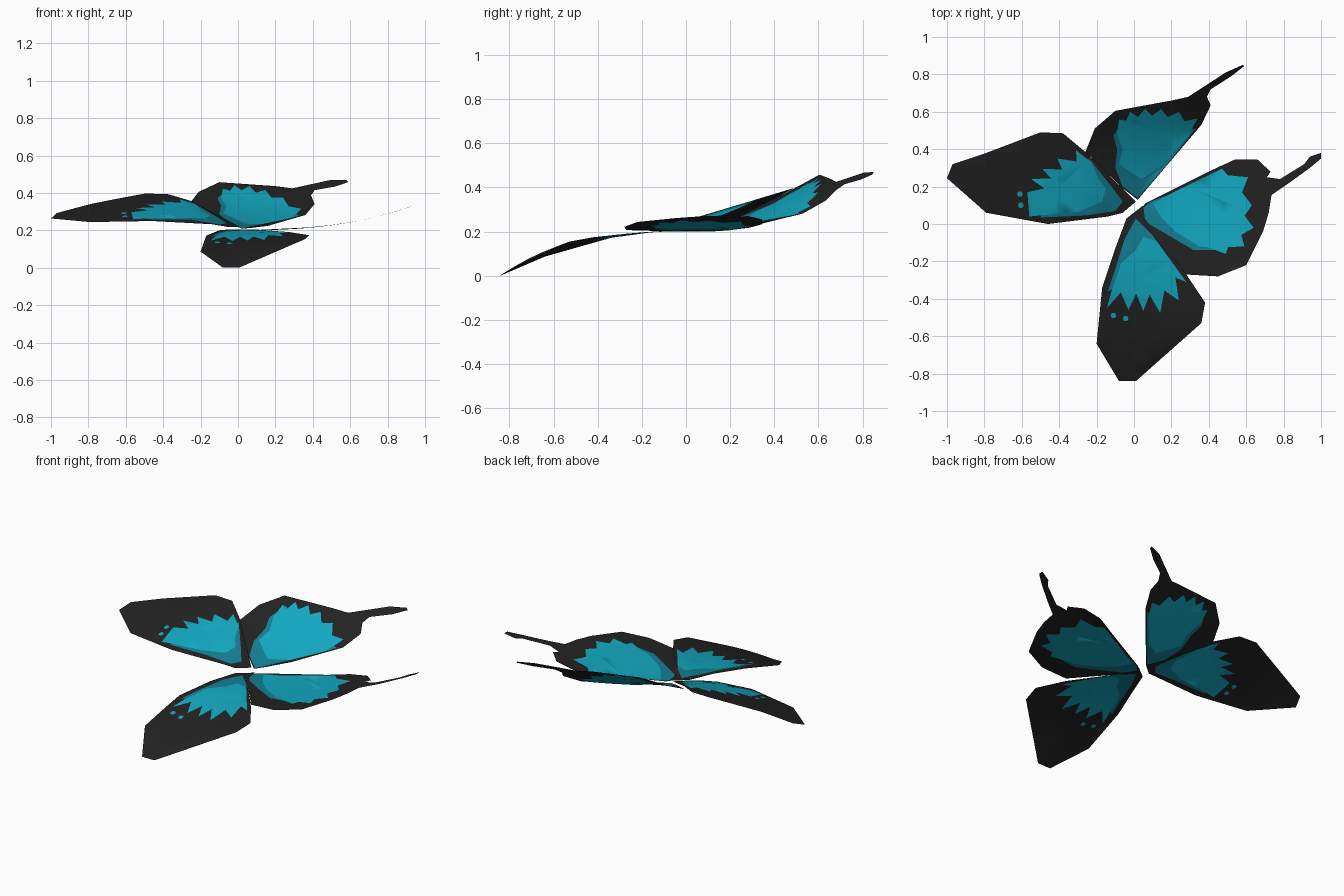
import bpy
import bmesh
import math
from mathutils import Vector, geometry

cube = bpy.data.objects.get("Cube")
if cube:
    bpy.data.objects.remove(cube, do_unlink=True)


def make_material(name, colour):
    mat = bpy.data.materials.new(name)
    mat.use_nodes = True
    mat.diffuse_color = (*colour, 1)
    shader = mat.node_tree.nodes["Principled BSDF"]
    shader.inputs["Base Color"].default_value = (*colour, 1)
    shader.inputs["Roughness"].default_value = 0.8
    return mat


MATERIALS = [
    make_material("black wing", (0.016, 0.016, 0.016)),
    make_material("dark teal", (0.006, 0.21, 0.29)),
    make_material("bright teal", (0.006, 0.39, 0.53)),
]
ROOT = Vector((0.02, 0.1))


def inside(point, polygon):
    """Even-odd test of a point against a polygon."""
    hit = False
    for a, b in zip(polygon, polygon[1:] + polygon[:1]):
        if (a[1] > point.y) != (b[1] > point.y):
            if point.x < a[0] + (point.y - a[1]) * (b[0] - a[0]) / (b[1] - a[1]):
                hit = not hit
    return hit


def toothed(tips, depth):
    """Run through the tips with a notch pulled toward the wing root between each pair."""
    path = [tips[0]]
    for a, b in zip(tips, tips[1:]):
        notch = (Vector(a) + Vector(b)) / 2
        path += [tuple(notch.lerp(ROOT, depth)), b]
    return path


def spot(x, y, radius=0.016):
    return [(x + radius * math.cos(i * math.tau / 6),
             y + radius * math.sin(i * math.tau / 6)) for i in range(6)]


def make_wing(name, outline, dark, bright, spots, height):
    """Cut the painted regions into a thin sheet, then lift it into its curve."""
    regions = [outline, dark, bright] + [spot(*s) for s in spots]
    points, edges = [], []
    for region in regions:
        start, n = len(points), len(region)
        points += [Vector(p) for p in region]
        edges += [(start + i, start + (i + 1) % n) for i in range(n)]
    # regular inner points let the sheet bend smoothly
    step = 0.06
    for i in range(-17, 18):
        for j in range(-15, 16):
            p = Vector((i * step, j * step))
            if inside(p, outline):
                points.append(p)
    verts, _, faces, *_ = geometry.delaunay_2d_cdt(points, edges, [], 0, 0.0001, False)

    bm = bmesh.new()
    bm_verts = [bm.verts.new((v.x, v.y, height(v.x, v.y))) for v in verts]
    for face in faces:
        centre = sum((verts[i] for i in face), Vector((0, 0))) / len(face)
        if not inside(centre, outline):
            continue
        f = bm.faces.new([bm_verts[i] for i in face])
        f.smooth = True
        if any(inside(centre, r) for r in regions[2:]):
            f.material_index = 2
        elif inside(centre, dark):
            f.material_index = 1
    bmesh.ops.delete(bm, geom=[v for v in bm.verts if not v.link_faces], context="VERTS")
    mesh = bpy.data.meshes.new(name)
    bm.to_mesh(mesh)
    bm.free()
    for mat in MATERIALS:
        mesh.materials.append(mat)
    obj = bpy.data.objects.new(name, mesh)
    bpy.context.collection.objects.link(obj)


# Curvature of each wing
def left_fore_height(x, y):
    return 0.205 + min(y, 0) ** 2 * (0.3 * max(x, 0) - 0.29)


def left_hind_height(x, y):
    return 0.2 + 0.155 * max(x, 0) ** 2.5


def right_fore_height(x, y):
    return 0.215 - 0.162 * x - 0.187 * x * x + 0.3 * (y - 0.1 * max(0, 1 + 4 * x))


def right_hind_height(x, y):
    along = 0.648 * (x - 0.02) + 0.762 * (y - 0.13)
    across = -0.762 * (x - 0.02) + 0.648 * (y - 0.13)
    return 0.21 + 0.26 * along * abs(along) + across * (0.34 + 0.8 * along)


# Left fore wing
make_wing(
    "left_fore_wing",
    [(0.05, 0.1), (-0.04, 0.03), (-0.1, -0.13), (-0.17, -0.34), (-0.2, -0.64),
     (-0.08, -0.84), (0.01, -0.84), (0.36, -0.53), (0.38, -0.42), (0.28, -0.27), (0.06, 0)],
    [(0.01, 0.03), (-0.05, -0.08), (-0.1, -0.24), (-0.14, -0.36), (0, -0.3),
     (0.2, -0.21), (0.1, -0.06)],
    toothed([(-0.145, -0.45), (-0.03, -0.46), (0.05, -0.465), (0.14, -0.475),
             (0.24, -0.41), (0.28, -0.31)], 0.16)
    + [(0.2, -0.2), (0.12, -0.09), (0.05, -0.07), (0.01, -0.14), (-0.07, -0.21), (-0.12, -0.36)],
    [(-0.11, -0.49), (-0.045, -0.505)],
    left_fore_height)

# Left hind wing with its tail
make_wing(
    "left_hind_wing",
    [(0.06, 0), (0.28, -0.27), (0.45, -0.28), (0.6, -0.22), (0.69, -0.04), (0.72, 0.06),
     (0.735, 0.155), (0.83, 0.22), (0.94, 0.3), (1, 0.35), (1, 0.38), (0.94, 0.36),
     (0.91, 0.32), (0.78, 0.24), (0.71, 0.25), (0.73, 0.28), (0.66, 0.345), (0.54, 0.345),
     (0.42, 0.29), (0.06, 0.11), (0.03, 0.06)],
    [(0.03, 0.07), (0.09, 0.12), (0.3, 0.2), (0.53, 0.1), (0.5, -0.14), (0.42, -0.14),
     (0.32, -0.14), (0.2, -0.07), (0.08, 0)],
    toothed([(0.35, -0.12), (0.49, -0.16), (0.59, -0.12), (0.64, -0.02), (0.63, 0.1),
             (0.61, 0.25), (0.47, 0.295)], 0.07)
    + [(0.25, 0.19), (0.1, 0.11), (0.15, 0.03), (0.22, -0.04)],
    [],
    left_hind_height)

# Right fore wing
make_wing(
    "right_fore_wing",
    [(0.01, 0.12), (-0.26, 0.385), (-0.38, 0.485), (-0.5, 0.49), (-0.79, 0.38), (-0.97, 0.32),
     (-1, 0.245), (-0.79, 0.06), (-0.46, 0), (-0.14, 0.04), (-0.06, 0.06)],
    [(-0.24, 0.35), (-0.12, 0.2), (-0.06, 0.12), (-0.1, 0.07), (-0.25, 0.045),
     (-0.5, 0.035), (-0.4, 0.2)],
    toothed([(-0.57, 0.17), (-0.55, 0.24), (-0.49, 0.295), (-0.41, 0.35),
             (-0.31, 0.395), (-0.23, 0.34)], 0.14)
    + [(-0.19, 0.24), (-0.15, 0.19), (-0.17, 0.12), (-0.3, 0.065), (-0.56, 0.04)],
    [(-0.61, 0.16), (-0.605, 0.1)],
    right_fore_height)

# Right hind wing with its tail
make_wing(
    "right_hind_wing",
    [(0.02, 0.13), (0.36, 0.53), (0.41, 0.635), (0.39, 0.68), (0.41, 0.72), (0.52, 0.79),
     (0.59, 0.845), (0.58, 0.85), (0.49, 0.81), (0.29, 0.68), (0.2, 0.66), (-0.1, 0.605),
     (-0.21, 0.51), (-0.26, 0.385), (-0.06, 0.19)],
    [(0.02, 0.14), (0.16, 0.3), (0.33, 0.51), (0.1, 0.5), (-0.06, 0.56), (-0.11, 0.47),
     (-0.09, 0.4), (-0.1, 0.3), (-0.06, 0.2)],
    toothed([(0.34, 0.565), (0.24, 0.6), (0.145, 0.615), (0.06, 0.615),
             (-0.02, 0.6), (-0.08, 0.56)], 0.07)
    + [(-0.09, 0.48), (-0.06, 0.4), (-0.08, 0.32), (0.04, 0.24), (0.15, 0.31), (0.29, 0.47)],
    [],
    right_hind_height)
